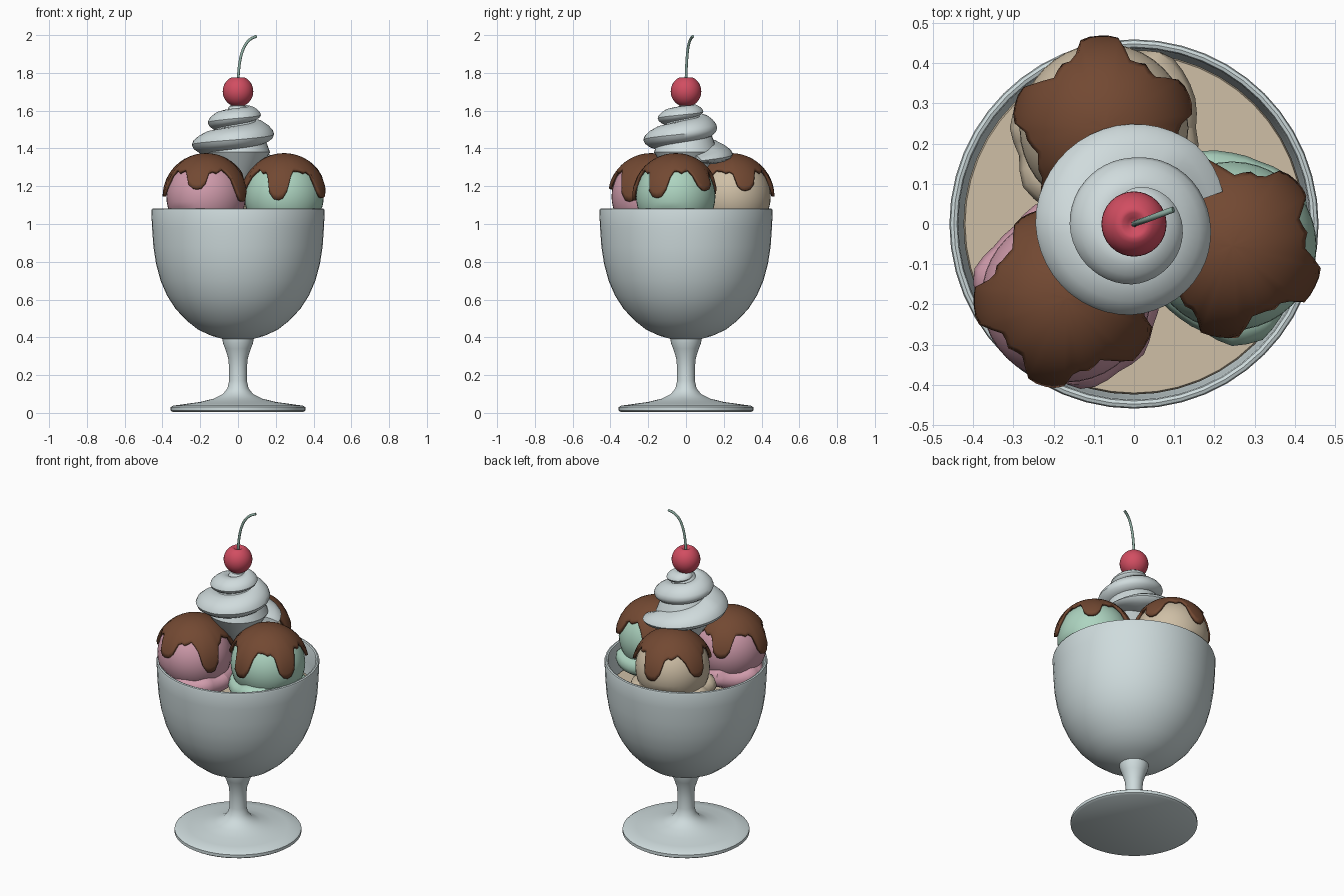
import bpy, math, random
from mathutils import Vector

if "Cube" in bpy.data.objects:
    bpy.data.objects.remove(bpy.data.objects["Cube"])
random.seed(4)


def mat(name, rgb):
    m = bpy.data.materials.new(name)
    m.diffuse_color = (*rgb, 1)
    m.use_nodes = True
    m.node_tree.nodes["Principled BSDF"].inputs["Base Color"].default_value = m.diffuse_color
    return m


GLASS = mat("pale_glass", (0.62, 0.71, 0.72))
CREAM = mat("whipped_cream", (0.63, 0.71, 0.72))
VANILLA = mat("vanilla", (0.62, 0.52, 0.38))
PINK = mat("strawberry", (0.63, 0.33, 0.41))
MINT = mat("mint", (0.42, 0.66, 0.53))
SAUCE = mat("chocolate", (0.17, 0.066, 0.032))
RED = mat("cherry_red", (0.64, 0.075, 0.12))
STALK = mat("stalk_green", (0.27, 0.42, 0.36))


def grid(name, rings, material, cap=(True, True), angle=40):
    """Skin a list of equal closed rings into one smooth mesh."""
    n = len(rings[0])
    verts = [tuple(p) for r in rings for p in r]
    faces = [(i * n + j, i * n + (j + 1) % n, (i + 1) * n + (j + 1) % n, (i + 1) * n + j)
             for i in range(len(rings) - 1) for j in range(n)]
    if cap[0]:
        faces.append(tuple(reversed(range(n))))
    if cap[1]:
        faces.append(tuple((len(rings) - 1) * n + j for j in range(n)))
    me = bpy.data.meshes.new(name)
    me.from_pydata(verts, [], faces)
    me.materials.append(material)
    ob = bpy.data.objects.new(name, me)
    bpy.context.collection.objects.link(ob)
    bpy.ops.object.select_all(action='DESELECT')
    ob.select_set(True)
    bpy.context.view_layer.objects.active = ob
    bpy.ops.object.shade_smooth_by_angle(angle=math.radians(angle))
    return ob


def circle(r, z, n=48, c=(0, 0)):
    return [(c[0] + r * math.cos(2 * math.pi * j / n), c[1] + r * math.sin(2 * math.pi * j / n), z)
            for j in range(n)]


def lathe(name, profile, material, n=48):
    return grid(name, [circle(r, z, n) for r, z in profile], material)


def lerp(table, x):
    for (a, u), (b, v) in zip(table, table[1:]):
        if x <= b:
            return u + (v - u) * (x - a) / (b - a)
    return table[-1][1]


# Footed glass: foot, stem, bowl outside, rim, bowl inside
lathe("sundae_glass", [
    (0.345, 0.004), (0.357, 0.012), (0.357, 0.03), (0.345, 0.038), (0.28, 0.047), (0.2, 0.058),
    (0.13, 0.075), (0.08, 0.1), (0.056, 0.13), (0.047, 0.17), (0.047, 0.24), (0.052, 0.29),
    (0.068, 0.34), (0.08, 0.37), (0.082, 0.392), (0.14, 0.408), (0.21, 0.44), (0.27, 0.487),
    (0.33, 0.55), (0.375, 0.62), (0.41, 0.70), (0.434, 0.79), (0.448, 0.88), (0.455, 0.98),
    (0.459, 1.07), (0.456, 1.079), (0.448, 1.082), (0.44, 1.079), (0.437, 1.07), (0.433, 0.98),
    (0.426, 0.88), (0.412, 0.79), (0.388, 0.70), (0.31, 0.56), (0.2, 0.46), (0.05, 0.42)],
    GLASS)

# Ice cream filling the bowl
lathe("ice_cream_fill", [(0.05, 0.43), (0.2, 0.47), (0.305, 0.565), (0.385, 0.71),
                         (0.41, 0.8), (0.424, 0.89), (0.42, 0.905), (0.05, 0.905)], VANILLA)


def inside(p):
    """Keep ice cream below the rim inside the glass."""
    x, y, z = p
    d = math.hypot(x, y)
    k = 0.432 / d if z < 1.085 and d > 0.432 else 1
    return (x * k, y * k, z)


def scoop(flavour, material, deg, drip_deg, tips):
    cx, cy = 0.25 * math.cos(math.radians(deg)), 0.25 * math.sin(math.radians(deg))
    cz, r, n = 1.145, 0.21, 40
    # Ball
    rings = []
    for i in range(1, 24):
        t = math.pi * (1 - i / 24)
        rings.append([inside(p) for p in circle(r * math.sin(t), cz + r * math.cos(t), n, (cx, cy))])
    grid(flavour + "_scoop", rings, material)
    # Ragged skirt around the foot of the ball
    noise = [random.uniform(-0.014, 0.018) for _ in range(20)]
    rings = []
    for j in range(n):
        a = 2 * math.pi * j / n
        e = (noise[j // 2] + noise[(j + 1) // 2 % 20]) / 2
        ring = []
        for k in range(10):
            b = 2 * math.pi * k / 10
            d = 0.175 + e + 0.058 * math.cos(b)
            ring.append(inside((cx + d * math.cos(a), cy + d * math.sin(a),
                                1.015 + e * 0.8 + 0.055 * math.sin(b))))
        rings.append(ring)
    grid(flavour + "_skirt", rings + rings[:1], material, (False, False))
    # Sauce cap with five tapering drips
    edge = []
    for j in range(60):
        k, w = divmod(j, 12)
        base = 53 + 3 * math.sin(j * 1.7)
        shape = [0, 0, 0.05, 0.22, 0.75, 0.96, 1, 0.95, 0.7, 0.2, 0.05, 0][w]
        edge.append(math.radians(base + (tips[k] - base) * shape))
    rings = []
    for i in range(13):
        f = max(i, 0.15) / 12
        ring = []
        for j in range(60):
            a = math.radians(drip_deg + (j - 6) * 6)
            t = edge[j] * f
            R = 0.222
            ring.append((cx + R * math.sin(t) * math.cos(a), cy + R * math.sin(t) * math.sin(a),
                         cz + R * math.cos(t)))
        rings.append(ring)
    rings.reverse()
    ob = grid(flavour + "_sauce", rings, SAUCE, (False, True))
    mod = ob.modifiers.new("thickness", 'SOLIDIFY')
    mod.thickness = 0.016
    mod.offset = 0


# Three scoops, with drip direction and drip lengths as angles from the top
scoop("mint", MINT, -12.6, -26, (92, 82, 88, 84, 95))
scoop("vanilla", VANILLA, 107.4, 21, (82, 90, 86, 84, 80))
scoop("strawberry", PINK, 227.4, 185, (90, 80, 97, 84, 86))

# Whipped cream: core plus a rising, narrowing ribbon
lathe("cream_core", [(0.05, 1.2), (0.12, 1.3), (0.17, 1.38), (0.14, 1.46), (0.1, 1.54),
                     (0.06, 1.59), (0.04, 1.625), (0.01, 1.63)], CREAM, 32)
height = [(20, 1.335), (90, 1.37), (180, 1.42), (270, 1.447), (360, 1.478), (450, 1.51),
          (540, 1.537), (630, 1.56), (720, 1.58), (900, 1.615)]
reach = [(20, 0.235), (50, 0.25), (180, 0.245), (270, 0.226), (360, 0.19), (450, 0.165),
         (540, 0.16), (630, 0.15), (720, 0.12), (810, 0.09), (900, 0.045)]
thick = [(20, 0.02), (60, 0.05), (180, 0.064), (450, 0.06), (720, 0.035), (900, 0.014)]
rings = []
for s in range(20, 901, 8):
    a, z, R, h = math.radians(s), lerp(height, s), lerp(reach, s), lerp(thick, s)
    ring = []
    for k in range(14):
        b = 2 * math.pi * k / 14
        c = math.cos(b)
        d = R * (0.6 + 0.4 * c)
        ring.append((d * math.cos(a), d * math.sin(a), z + h * math.sin(b) * (1 - 0.25 * max(c, 0))
                     + 0.02 * (1 - c) / 2))
    rings.append(ring)
grid("cream_swirl", rings, CREAM)

# Cherry with a dimple on top
prof = [(0.081 * math.sin(t), 1.702 - 0.082 * math.cos(t))
        for t in [math.pi * i / 20 for i in range(1, 18)]]
lathe("cherry", prof + [(0.028, 1.774), (0.015, 1.765), (0.004, 1.758)], RED, 32)

# Cherry stalk: bent tapered tube
pts = [(0.0, 0, 1.755), (0.003, 0.001, 1.80), (0.01, 0.004, 1.86), (0.022, 0.008, 1.91),
       (0.042, 0.015, 1.953), (0.068, 0.025, 1.98), (0.098, 0.036, 1.994)]
cu = bpy.data.curves.new("cherry_stalk", 'CURVE')
cu.dimensions = '3D'
cu.bevel_depth = 0.0075
cu.bevel_resolution = 2
cu.use_fill_caps = True
sp = cu.splines.new('BEZIER')
sp.bezier_points.add(len(pts) - 1)
for bp, p in zip(sp.bezier_points, pts):
    bp.co = Vector(p)
    bp.handle_left_type = bp.handle_right_type = 'AUTO'
sp.resolution_u = 4
cu.materials.append(STALK)
bpy.context.collection.objects.link(bpy.data.objects.new("cherry_stalk", cu))
